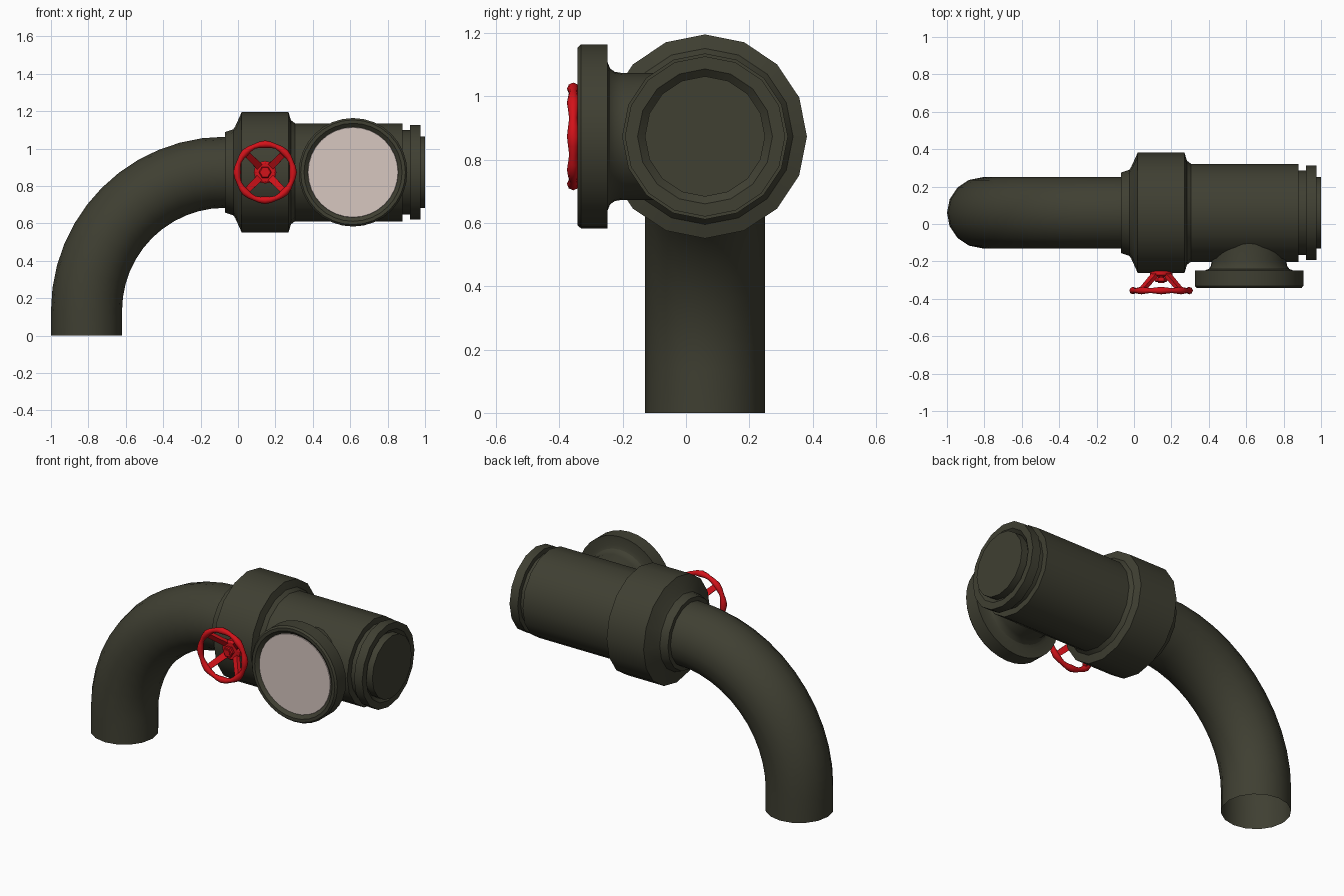
import bpy, bmesh
from math import sin, cos, pi, tau
from mathutils import Vector

if "Cube" in bpy.data.objects:
    bpy.data.objects.remove(bpy.data.objects["Cube"])

AY, AZ = 0.06, 0.873          # main axis position
WX, PX = 0.145, 0.615         # wheel and port x positions


def material(name, rgb):
    m = bpy.data.materials.new(name)
    m.diffuse_color = (*rgb, 1)
    m.use_nodes = True
    m.node_tree.nodes["Principled BSDF"].inputs["Base Color"].default_value = m.diffuse_color
    return m


IRON = material("dark_iron", (0.05, 0.05, 0.032))
RED = material("red_paint", (0.65, 0.006, 0.01))
GLASS = material("pale_glass", (0.68, 0.57, 0.53))


def skin(name, rings, mat, closed=False, caps=(False, False), angle=30):
    """Bridge a list of equal rings into one surface."""
    bm = bmesh.new()
    vs = [[bm.verts.new(p) for p in ring] for ring in rings]
    n = len(vs[0])
    pairs = list(zip(vs, vs[1:])) + ([(vs[-1], vs[0])] if closed else [])
    for a, b in pairs:
        for i in range(n):
            j = (i + 1) % n
            bm.faces.new((a[i], a[j], b[j], b[i]))
    for use, ring in zip(caps, (vs[0], vs[-1])):
        if use:
            bm.faces.new(ring)
    bmesh.ops.recalc_face_normals(bm, faces=bm.faces)
    me = bpy.data.meshes.new(name)
    bm.to_mesh(me)
    bm.free()
    me.materials.append(mat)
    ob = bpy.data.objects.new(name, me)
    bpy.context.collection.objects.link(ob)
    bpy.ops.object.select_all(action='DESELECT')
    bpy.context.view_layer.objects.active = ob
    ob.select_set(True)
    bpy.ops.object.shade_smooth_by_angle(angle=angle * pi / 180)
    return ob


def lathe(name, profile, n, mat, place, caps=(True, True)):
    rings = [[place(t, r * cos(tau * i / n), r * sin(tau * i / n)) for i in range(n)]
             for t, r in profile]
    return skin(name, rings, mat, caps=caps)


def along_x(t, a, b):
    return (t, AY + a, AZ + b)


def along_y(cx):
    return lambda t, a, b: (cx + a, t, AZ + b)


# Bent pipe, open at the ground
R, BX, BZ, PR, N = 0.74, -0.07, 0.133, 0.19, 16
path = [(Vector((BX - R, AY, 0)), 0)]
for k in range(13):
    a = pi / 2 * k / 12
    path.append((Vector((BX - R * cos(a), AY, BZ + R * sin(a))), a))
rings = [[c + PR * (cos(tau * i / N) * Vector((-cos(a), 0, sin(a)))
                    + sin(tau * i / N) * Vector((0, 1, 0))) for i in range(N)]
         for c, a in path]
skin("bent_pipe", rings, IRON)

# Main body: sleeve, big collar, barrel, grooved end cap
lathe("valve_body", [
    (-0.07, 0.188), (-0.07, 0.215), (-0.025, 0.23), (-0.015, 0.245),
    (0.02, 0.322), (0.27, 0.322), (0.283, 0.278), (0.305, 0.262),
    (0.88, 0.262), (0.88, 0.225), (0.92, 0.225), (0.92, 0.253),
    (0.975, 0.253), (0.975, 0.213), (0.955, 0.19), (1.0, 0.19)],
    16, IRON, along_x)

# Side port: neck flaring into a round flange with a bevelled seat
lathe("port_flange", [
    (-0.05, 0.20), (-0.20, 0.20), (-0.225, 0.204), (-0.24, 0.215),
    (-0.248, 0.235), (-0.248, 0.29), (-0.332, 0.29), (-0.343, 0.28),
    (-0.343, 0.262), (-0.325, 0.24)], 32, IRON, along_y(PX), (True, False))
lathe("port_glass", [(-0.322, 0.243), (-0.33, 0.24)], 32, GLASS, along_y(PX))

# Handwheel rim with finger-grip lobes
rim = []
for k in range(32):
    a = tau * k / 32
    m = 0.0165 + 0.0035 * cos(8 * a)
    d = Vector((cos(a), 0, sin(a)))
    c = Vector((WX, -0.356, AZ)) + 0.15 * d
    rim.append([c + m * (cos(tau * i / 8) * d + sin(tau * i / 8) * Vector((0, 1, 0)))
                for i in range(8)])
skin("wheel_rim", rim, RED, closed=True, angle=50)

# Four spokes sloping back from the rim to the hub
for k in range(4):
    a = pi / 4 + k * pi / 2
    d, s = Vector((cos(a), 0, sin(a))), Vector((-sin(a), 0, cos(a)))
    hub = Vector((WX, -0.265, AZ))
    ends = []
    for r, y, w in ((0.04, 0, 0.019), (0.145, -0.088, 0.016)):
        c = hub + r * d + Vector((0, y, 0))
        up = Vector((0, 0.009, 0)) + 0.006 * d
        ends.append([c + w * s + up, c - w * s + up, c - w * s - up, c + w * s - up])
    skin(f"wheel_spoke_{k + 1}", ends, RED, caps=(True, True))

# Hub disc, stem and hexagonal nut
lathe("wheel_hub", [(-0.25, 0.06), (-0.273, 0.06), (-0.28, 0.05)], 16, RED, along_y(WX))
lathe("wheel_stem", [(-0.27, 0.018), (-0.315, 0.018)], 12, RED, along_y(WX))
lathe("wheel_nut", [(-0.285, 0.03), (-0.305, 0.034), (-0.31, 0.028)], 6, RED, along_y(WX))
